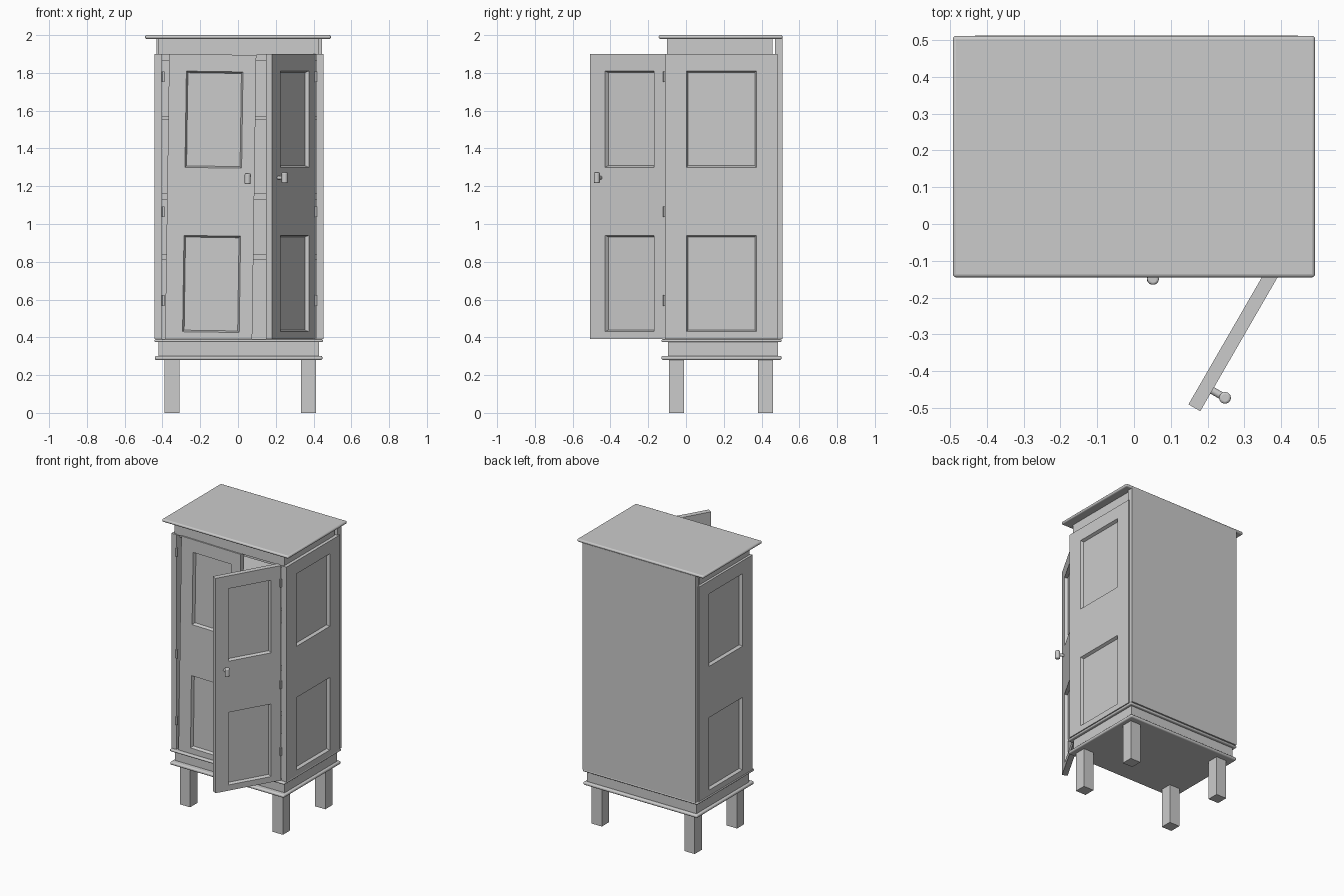
import bpy, bmesh
from math import radians
from mathutils import Matrix, Vector

if "Cube" in bpy.data.objects:
    bpy.data.objects.remove(bpy.data.objects["Cube"])


def finish(bm, name, mat=None, bevel=0.0, segs=3, smooth=False):
    bmesh.ops.recalc_face_normals(bm, faces=bm.faces[:])
    me = bpy.data.meshes.new(name)
    bm.to_mesh(me)
    bm.free()
    ob = bpy.data.objects.new(name, me)
    bpy.context.collection.objects.link(ob)
    if mat:
        ob.matrix_world = mat
    if bevel:
        m = ob.modifiers.new("bevel", 'BEVEL')
        m.width, m.segments, m.limit_method = bevel, segs, 'ANGLE'
    if smooth:
        bpy.ops.object.select_all(action='DESELECT')
        ob.select_set(True)
        bpy.context.view_layer.objects.active = ob
        bpy.ops.object.shade_smooth_by_angle()
    return ob


def box(name, x, y, z, bevel=0.0):
    bm = bmesh.new()
    bmesh.ops.create_cube(bm, size=1)
    for v in bm.verts:
        v.co = Vector([(r[0] + r[1]) / 2 + c * (r[1] - r[0]) for r, c in zip((x, y, z), v.co)])
    return finish(bm, name, bevel=bevel, smooth=bevel > 0)


def cylinder(name, r, h, mat, bevel=0.0, sides=20):
    bm = bmesh.new()
    bmesh.ops.create_cone(bm, cap_ends=True, segments=sides, radius1=r, radius2=r, depth=h)
    return finish(bm, name, mat, bevel, smooth=True)


def panel_board(name, us, ws, t, mat):
    """Board facing -y with two sunken, chamfered panels; us and ws are the grid lines."""
    bm = bmesh.new()
    grid = [[bm.verts.new((u, 0, w)) for w in ws] for u in us]
    front, sunk = [], []
    for i in range(3):
        for j in range(5):
            f = bm.faces.new((grid[i][j], grid[i + 1][j], grid[i + 1][j + 1], grid[i][j + 1]))
            front.append(f)
            if i == 1 and j in (1, 3):
                sunk.append(f)
    back = bmesh.ops.extrude_face_region(bm, geom=front, use_keep_orig=True)
    for v in back['geom']:
        if isinstance(v, bmesh.types.BMVert):
            v.co.y = t
    bmesh.ops.recalc_face_normals(bm, faces=bm.faces[:])
    bmesh.ops.inset_individual(bm, faces=sunk, thickness=0.012, depth=-0.02)
    return finish(bm, name, mat)


T, R = Matrix.Translation, Matrix.Rotation
WS = [0, 0.04, 0.55, 0.91, 1.42, 1.51]   # heights of panel edges above the base

# Legs
for fy, y in (("front", -0.09), ("back", 0.38)):
    for side, x in (("left", -0.39), ("right", 0.333)):
        box(f"{fy}_{side}_leg", (x, x + 0.08), (y, y + 0.08), (0, 0.285))

# Base with rounded mouldings
box("base_lower_moulding", (-0.44, 0.447), (-0.13, 0.506), (0.28, 0.302), 0.009)
box("base_board", (-0.422, 0.43), (-0.095, 0.486), (0.30, 0.376))
box("base_upper_moulding", (-0.442, 0.45), (-0.13, 0.506), (0.374, 0.39), 0.007)

# Frieze, ceiling and top
box("frieze", (-0.424, 0.43), (-0.10, 0.457), (1.895, 1.984))
box("ceiling_board", (-0.41, 0.42), (-0.07, 0.475), (1.866, 1.90))
box("top", (-0.492, 0.492), (-0.145, 0.511), (1.98, 2.0), 0.009)

# Sides and back
SU = [-0.2975, -0.185, 0.185, 0.2975]
panel_board("right_side", SU, WS, 0.038, T((0.453, 0.1875, 0.39)) @ R(radians(90), 4, 'Z'))
panel_board("left_side", SU, WS, 0.038, T((-0.441, 0.1875, 0.39)) @ R(radians(-90), 4, 'Z'))
box("back_panel", (-0.432, 0.445), (0.472, 0.512), (0.39, 1.984))

# Shelves
for n, (z0, z1) in enumerate(((0.81, 0.84), (1.13, 1.165), (1.55, 1.57))):
    box(f"shelf_{n + 1}", (-0.405, 0.417), (-0.05, 0.475), (z0, z1))

# Doors with knobs: left one sags slightly, right one stands open
doors = (
    ("left", 0.0, 0.425, T((-0.386, -0.109, 0.391)) @ R(0.0145, 4, 'Y')),
    ("right", -0.46, -0.395, T((0.41, -0.11, 0.39)) @ R(radians(60), 4, 'Z')),
)
for side, u0, ku, mat in doors:
    us = [u0, u0 + 0.092, u0 + 0.392, u0 + 0.461]
    panel_board(f"{side}_door", us, WS, 0.037, mat)
    kz = 0.855
    cylinder(f"{side}_knob_stem", 0.010, 0.045,
             mat @ T((ku, -0.018, kz)) @ R(radians(90), 4, 'X'))
    cylinder(f"{side}_knob", 0.016, 0.058, mat @ T((ku, -0.04, kz)), bevel=0.006)

# Hinges
for side, x in (("left", -0.396), ("right", 0.411)):
    for n, z in enumerate((0.595, 1.065, 1.78)):
        cylinder(f"{side}_hinge_{n + 1}", 0.008, 0.056, T((x, -0.113, z)), sides=12)
